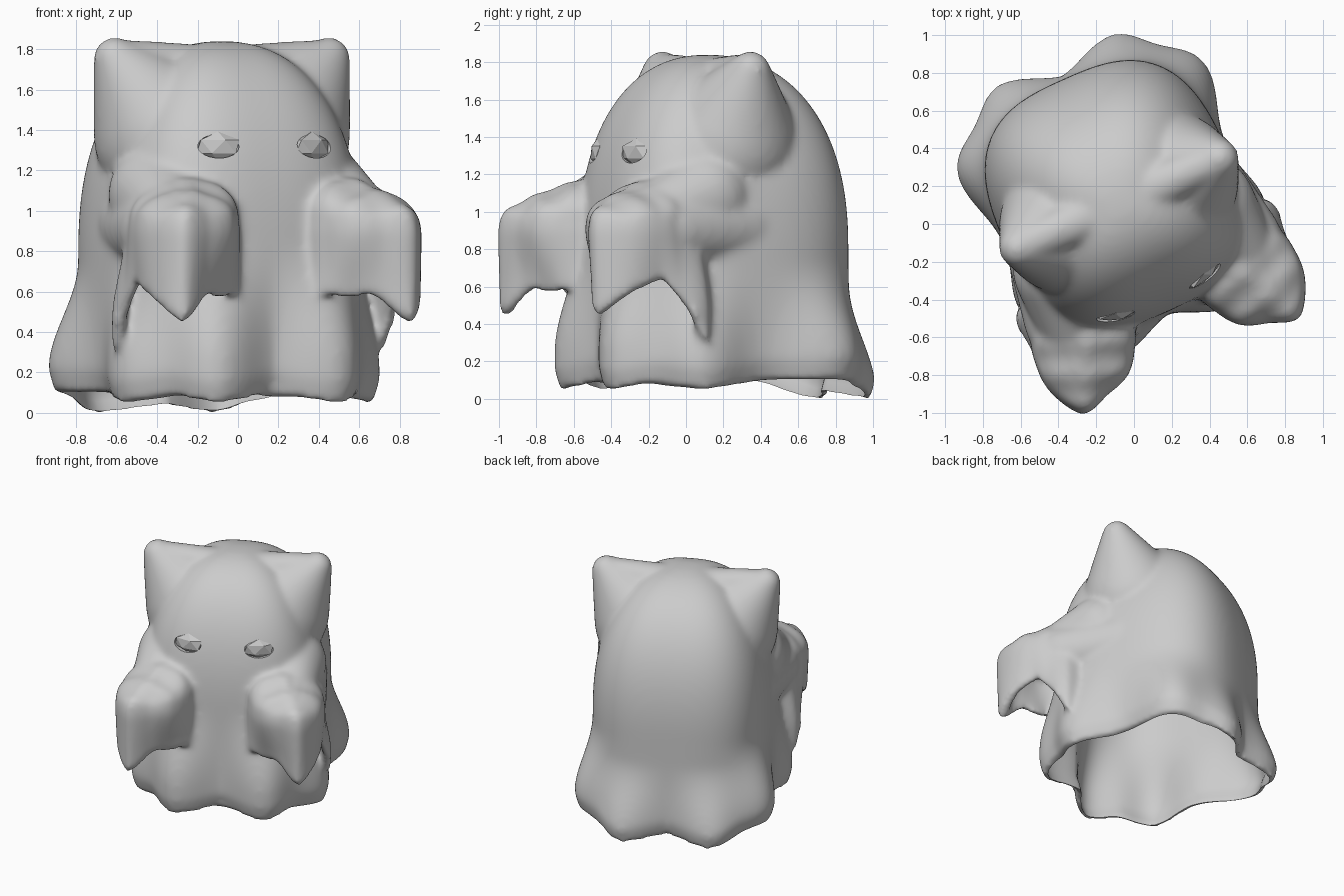
import bpy, bmesh, math
from mathutils import Vector, Matrix

if "Cube" in bpy.data.objects:
    bpy.data.objects.remove(bpy.data.objects["Cube"])

# Placement: the figure is turned to its left about the vertical axis
PLACE = Matrix.Translation((-0.08, 0.11, 0)) @ Matrix.Rotation(math.radians(24), 4, 'Z')

grey = bpy.data.materials.new("sheet_grey")
grey.use_nodes = True
grey.diffuse_color = (0.6, 0.6, 0.6, 1)
grey.node_tree.nodes["Principled BSDF"].inputs["Base Color"].default_value = (0.6, 0.6, 0.6, 1)


def make_object(name, bm):
    bmesh.ops.recalc_face_normals(bm, faces=bm.faces)
    mesh = bpy.data.meshes.new(name)
    bm.to_mesh(mesh)
    bm.free()
    mesh.materials.append(grey)
    ob = bpy.data.objects.new(name, mesh)
    bpy.context.scene.collection.objects.link(ob)
    ob.matrix_world = PLACE
    return ob


def curve(points, x):
    """Interpolation through (x, value) points."""
    if x <= points[0][0]:
        return points[0][1]
    for (x0, v0), (x1, v1) in zip(points, points[1:]):
        if x <= x1:
            return v0 + (v1 - v0) * (x - x0) / (x1 - x0)
    return points[-1][1]


def smoothstep(a, b, x):
    k = min(1, max(0, (x - a) / (b - a)))
    return k * k * (3 - 2 * k)


def bump(x, centre, width):
    return math.exp(-((x - centre) / width) ** 2)


def loft(bm, rings):
    """Skin a list of rings of points and cap both ends."""
    rows = [[bm.verts.new(p) for p in ring] for ring in rings]
    n = len(rows[0])
    for low, high in zip(rows, rows[1:]):
        for i in range(n):
            j = (i + 1) % n
            bm.faces.new((low[i], low[j], high[j], high[i]))
    bm.faces.new(rows[0][::-1])
    bm.faces.new(rows[-1])


def capsule(bm, a, ra, b, rb):
    """Rounded cone between two balls."""
    axis = b - a
    tilt = math.asin((ra - rb) / axis.length)
    turn = axis.to_track_quat('Z', 'Y')
    rings = []
    for centre, radius, start, end in ((a, ra, -1.55, tilt), (b, rb, tilt, 1.55)):
        for k in range(11):
            lat = start + (end - start) * k / 10
            rings.append([centre + turn @ Vector((radius * math.cos(lat) * math.cos(i * math.pi / 16),
                                                  radius * math.cos(lat) * math.sin(i * math.pi / 16),
                                                  radius * math.sin(lat))) for i in range(32)])
    loft(bm, rings)


# Draped body: rounded-square plan, domed top, flared folds at the hem
TOP = 1.84
# Each fold: angle from the front, reach, heights between which it fades out
FOLDS = [(25, 0.14, 0.25, 0.9), (65, 0.1, 0.2, 0.75), (126, 0.15, 0.22, 0.75), (157, 0.15, 0.03, 0.6)]
HEM = [(0, 0.1), (25, 0.04), (45, 0.09), (65, 0.05), (95, 0.1), (126, 0.11),
       (142, 0.08), (157, -0.01), (180, 0.04)]


def dome(z):
    k = min(1, max(0, (z - 0.8) / (TOP - 0.8)))
    return (1 - k ** 2.3) ** 0.45


def body_rings(wall=0.0, drop=0.0):
    rings = []
    for row in range(73):
        t = math.sin(row / 72 * math.pi / 2)
        ring = []
        for i in range(144):
            a = math.radians(i * 2.5)
            deg = abs((i * 2.5 + 180) % 360 - 180)
            edge = curve(HEM, deg)
            z = edge - drop + (TOP - wall - edge + drop) * t
            depth = 0.63 if deg < 90 else 0.72
            r = (abs(math.sin(a) / 0.64) ** 2.9 + abs(math.cos(a) / depth) ** 2.9) ** (-1 / 2.9)
            for angle, reach, low, high in FOLDS:
                r += reach * bump(deg, angle, 16) * (1 - smoothstep(low, high, z))
            r -= 0.03 * (1 - smoothstep(0, 0.12, z - edge))
            r = max(0.005, r * dome(z + wall) - wall)
            ring.append((r * math.sin(a), -r * math.cos(a), z))
        rings.append(ring)
    return rings


# Sleeve draped over a raised arm: plan radius and hem height by angle from the front
PLAN = [(-180, 0.25), (-90, 0.22), (-38, 0.3), (-15, 0.37), (8, 0.41), (24, 0.5), (42, 0.44),
        (72, 0.36), (95, 0.34), (119, 0.37), (150, 0.3), (180, 0.25)]
CUFF = [(-180, 0.55), (-90, 0.62), (-20, 0.57), (8, 0.58), (25, 0.44), (48, 0.57), (75, 0.64),
        (100, 0.5), (119, 0.31), (135, 0.42), (180, 0.55)]
CAP = [(0.9, 1), (1.0, 0.96), (1.06, 0.86), (1.12, 0.65), (1.18, 0.35), (1.21, 0.02)]


def sleeve_rings(side):
    # The inner wall rises to a ceiling, so the sleeve is hollow below
    rows = [(0.8, 0.55, True), (0.7, 0.72, True), (0.35, 0.8, True), (0, 0.84, True)]
    rows += [(k / 24, 1, False) for k in range(25)]
    rings = []
    for t, shrink, inner in rows:
        ring = []
        for i in range(96):
            deg = i * 3.75 - 180
            a = math.radians(deg)
            hem = curve(CUFF, deg)
            z = hem + ((0.95 if inner else 1.21) - hem) * t
            r = curve(PLAN, deg) * curve(CAP, z) * shrink
            pinch = 1 - smoothstep(0.45, 0.95, z)
            r *= 1 - pinch * (0.28 * bump(deg, -12, 24) + 0.12 * bump(deg, 72, 20))
            r *= 1 - 0.2 * (1 - pinch) * bump(deg, 119, 35)
            back = smoothstep(0.95, 1.21, z)
            u = 0.42 - 0.08 * back + r * math.sin(a)
            f = 0.5 - 0.12 * back + r * math.cos(a)
            z += 0.013 * smoothstep(0.9, 1.05, z) * math.sin(34 * (f + 0.4 * u))
            ring.append((side * u, -f, z))
        rings.append(ring)
    return rings


sheet = bmesh.new()
loft(sheet, body_rings())
for side in (-1, 1):
    loft(sheet, sleeve_rings(side))
    # Broad pointed ear and the stretched ridge joining it to the crown
    ear_tip = Vector((side * 0.58, 0, 1.755))
    capsule(sheet, Vector((side * 0.29, 0, 1.37)), 0.37, ear_tip, 0.105)
    capsule(sheet, Vector((side * 0.2, 0, 1.7)), 0.13, ear_tip, 0.095)
    # Soft shoulder and upper arm under the cloth
    capsule(sheet, Vector((side * 0.42, -0.2, 1.08)), 0.26, Vector((side * 0.49, -0.5, 0.98)), 0.18)
    capsule(sheet, Vector((side * 0.4, 0, 0.93)), 0.25, Vector((side * 0.53, -0.45, 0.9)), 0.2)
ghost = make_object("ghost_sheet", sheet)

# Inside hollow and eye openings
hollow = bmesh.new()
loft(hollow, body_rings(0.035, 0.25))
cutters = [make_object("hollow_cutter", hollow)]
for side, name in ((-1, "right"), (1, "left")):
    spot = Matrix.Translation((side * 0.255, -0.525, 1.318)) @ Matrix.Rotation(side * 0.3, 4, 'Z')
    hole = bmesh.new()
    bmesh.ops.create_uvsphere(hole, u_segments=24, v_segments=16, radius=1,
                              matrix=spot @ Matrix.Diagonal((0.105, 0.12, 0.06, 1)))
    cutters.append(make_object(name + "_eye_cutter", hole))
    # Faceted eye set in the opening
    eye = bmesh.new()
    bmesh.ops.create_icosphere(eye, subdivisions=1, radius=1,
                               matrix=spot @ Matrix.Diagonal((0.12, 0.04, 0.075, 1)))
    make_object(name + "_eye", eye)

# Fuse the cloth, soften it, then cut
remesh = ghost.modifiers.new("fuse", 'REMESH')
remesh.mode = 'VOXEL'
remesh.voxel_size = 0.018
remesh.use_smooth_shade = True
soften = ghost.modifiers.new("soften", 'SMOOTH')
soften.factor = 0.5
soften.iterations = 18
for cutter in cutters:
    cut = ghost.modifiers.new(cutter.name, 'BOOLEAN')
    cut.operation = 'DIFFERENCE'
    cut.object = cutter
    cutter.hide_render = True

bpy.context.view_layer.update()
graph = bpy.context.evaluated_depsgraph_get()
final = bpy.data.meshes.new_from_object(ghost.evaluated_get(graph))
ghost.modifiers.clear()
ghost.data = final
for cutter in cutters:
    bpy.data.objects.remove(cutter)
final.shade_smooth()
final.set_sharp_from_angle(angle=math.radians(45))
